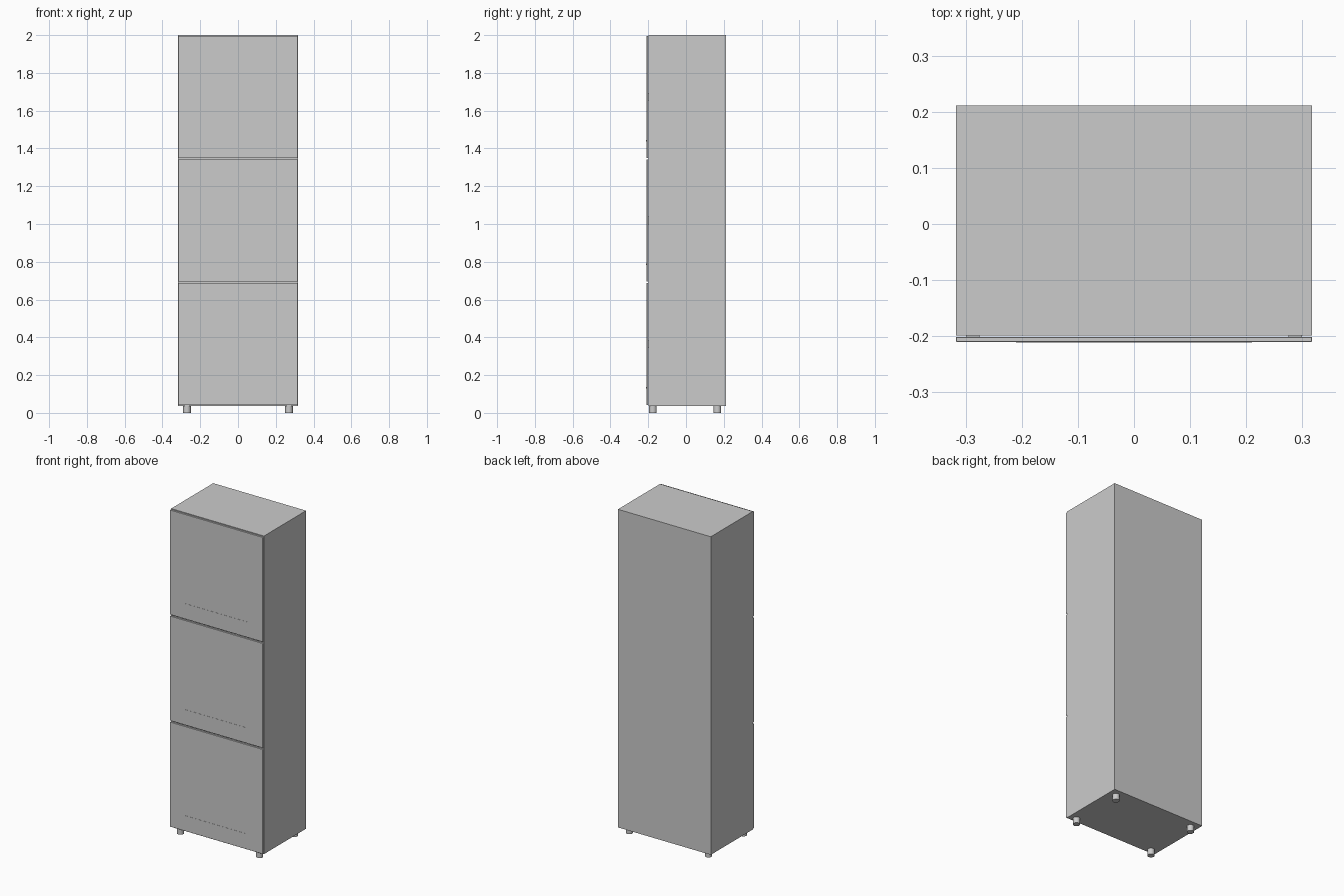
import bpy

if "Cube" in bpy.data.objects:
    bpy.data.objects.remove(bpy.data.objects["Cube"])

W, D = 0.634, 0.422          # overall width and depth
Z0, Z1 = 0.037, 2.0          # carcass bottom and top
FRONT, BACK = -D / 2, D / 2
DOOR_T, GAP, T = 0.009, 0.002, 0.016
BODY_F = FRONT + DOOR_T + GAP + 0.001   # carcass front plane
PITCH = (Z1 - Z0) / 3


def box(name, x0, x1, y0, y1, z0, z1, bevel=0):
    bpy.ops.mesh.primitive_cube_add(size=1, location=((x0 + x1) / 2, (y0 + y1) / 2, (z0 + z1) / 2))
    ob = bpy.context.object
    ob.name = name
    ob.scale = (x1 - x0, y1 - y0, z1 - z0)
    bpy.ops.object.transform_apply(location=False, rotation=False, scale=True)
    if bevel:
        m = ob.modifiers.new("edge", 'BEVEL')
        m.width, m.segments = bevel, 1
    return ob


# Carcass panels
h = W / 2
box("left_side", -h, -h + T, BODY_F, BACK, Z0, Z1)
box("right_side", h - T, h, BODY_F, BACK, Z0, Z1)
box("top_panel", -h + T, h - T, BODY_F, BACK, Z1 - T, Z1)
box("bottom_panel", -h + T, h - T, BODY_F, BACK, Z0, Z0 + T)
box("back_panel", -h + T, h - T, BACK - 0.006, BACK, Z0 + T, Z1 - T)

# Shelves behind the door seams
for i in (1, 2):
    z = Z0 + i * PITCH
    box(f"shelf_{i}", -h + T, h - T, BODY_F, BACK - 0.006, z - T / 2, z + T / 2)

# Three stacked doors, each with a slim handle strip near its lower edge
for i in range(3):
    z = Z0 + i * PITCH
    lo = z + 0.004
    hi = z + PITCH - 0.004
    box(f"door_{i + 1}", -h, h, FRONT + 0.001, FRONT + 0.001 + DOOR_T, lo, hi, 0.001)
    box(f"handle_strip_{i + 1}", -0.21, 0.21, FRONT, FRONT + 0.004, z + 0.092, z + 0.10)

# Hinge spacers joining the doors to the carcass
for i in range(3):
    zc = Z0 + (i + 0.5) * PITCH
    for sx, side in ((-1, "left"), (1, "right")):
        x = sx * (h - 0.03)
        box(f"hinge_{side}_{i + 1}", x - 0.012, x + 0.012, FRONT + DOOR_T, BODY_F + 0.02, zc - 0.02, zc + 0.02)

# Round feet
for x in (-0.27, 0.27):
    for y, row in ((-0.175, "front"), (0.166, "back")):
        bpy.ops.mesh.primitive_cylinder_add(vertices=24, radius=0.02, depth=Z0, location=(x, y, Z0 / 2))
        ob = bpy.context.object
        ob.name = f"{row}_{'left' if x < 0 else 'right'}_foot"
        bpy.ops.object.shade_smooth_by_angle()
